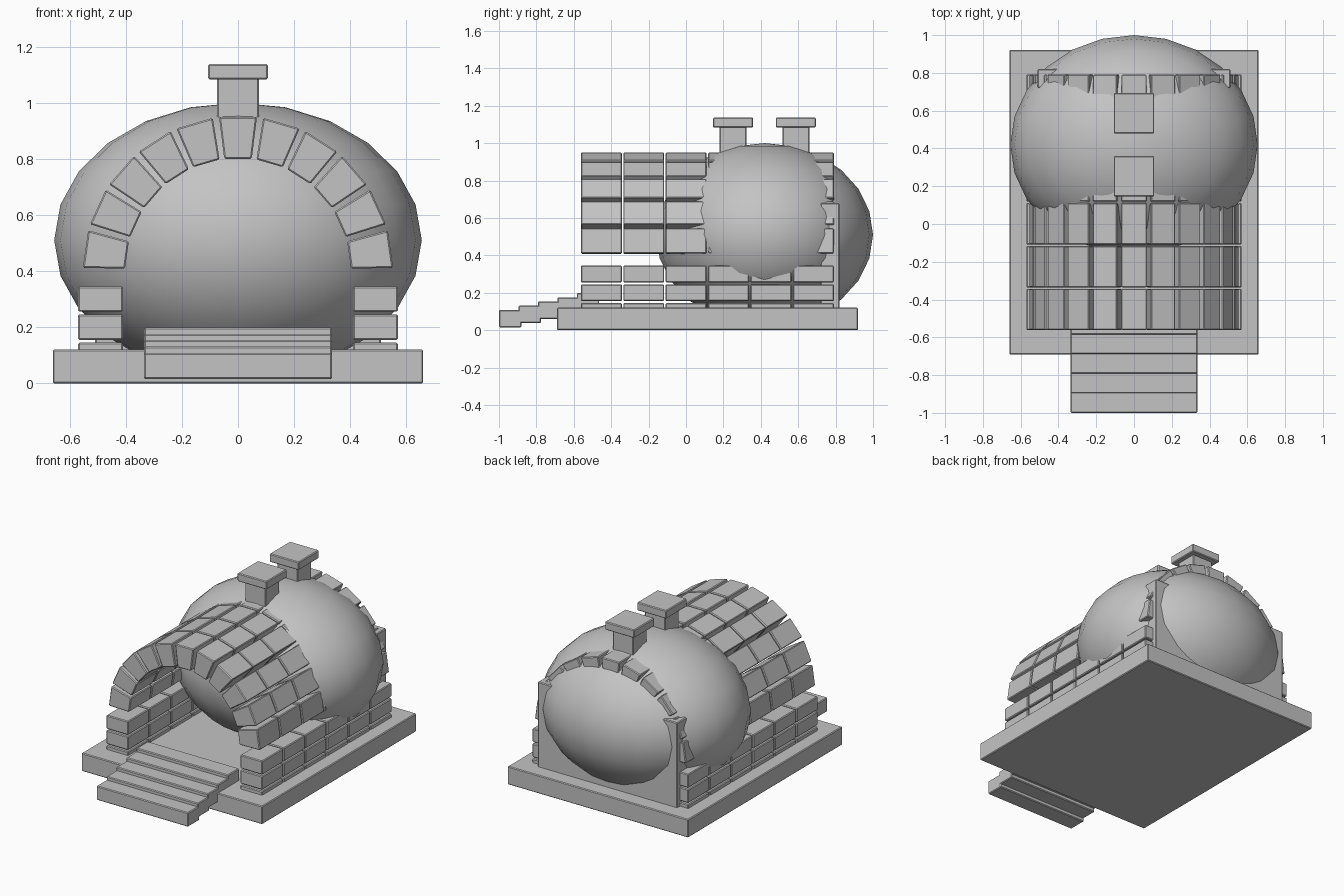
import bpy, bmesh
from math import sin, cos, pi, radians

cube = bpy.data.objects.get("Cube")
if cube:
    bpy.data.objects.remove(cube, do_unlink=True)

stone = bpy.data.materials.new("grey stone")
stone.use_nodes = True
GREY = (0.55, 0.55, 0.55, 1)
stone.diffuse_color = GREY
stone.node_tree.nodes["Principled BSDF"].inputs["Base Color"].default_value = GREY


def finish(name, bm, bevel=0.005):
    """Turn a bmesh into a named stone object with softened edges."""
    bmesh.ops.recalc_face_normals(bm, faces=bm.faces[:])
    mesh = bpy.data.meshes.new(name)
    bm.to_mesh(mesh)
    bm.free()
    mesh.materials.append(stone)
    obj = bpy.data.objects.new(name, mesh)
    bpy.context.collection.objects.link(obj)
    if bevel:
        mod = obj.modifiers.new("soft edges", "BEVEL")
        mod.width = bevel
        mod.segments = 1
    return obj


def prism(bm, outline, y0, y1):
    """Extrude an (x, z) outline along y."""
    front = bm.faces.new([bm.verts.new((x, y0, z)) for x, z in outline])
    new = bmesh.ops.extrude_face_region(bm, geom=[front])["geom"]
    for v in new:
        if isinstance(v, bmesh.types.BMVert):
            v.co.y = y1


def box(bm, x0, x1, y0, y1, z0, z1):
    prism(bm, [(x0, z0), (x1, z0), (x1, z1), (x0, z1)], y0, y1)


def box_object(name, *size):
    bm = bmesh.new()
    box(bm, *size)
    return finish(name, bm)


# Base slab and the low wall closing the back
box_object("base_slab", -0.66, 0.66, -0.69, 0.92, 0, 0.12)
box_object("back_wall", -0.51, 0.51, 0.72, 0.82, 0.1, 0.68)

# Front steps
bm = bmesh.new()
for i in range(5):
    y, z = -1 + 0.104 * i, 0.015 + 0.0225 * i
    box(bm, -0.335, 0.335, y, y + 0.12, z, z + 0.093)
finish("front_steps", bm)

# Rows of blocks running front to back
ROWS, START, PITCH, LENGTH = 6, -0.562, 0.2267, 0.219
spans = [(START + i * PITCH, START + i * PITCH + LENGTH) for i in range(ROWS)]

# Side walls in three courses
for name, side in (("left_wall", 1), ("right_wall", -1)):
    bm = bmesh.new()
    for y0, y1 in spans:
        for course in range(3):
            top = 0.145 + 0.1 * course
            box(bm, side * 0.41, side * 0.57, y0, y1, top - 0.09, top)
    finish(name, bm)

# Barrel vault of wedge blocks
INNER, OUTER, SPRING, WEDGES = 0.403, 0.553, 0.4, 11
half = radians(7)
bm = bmesh.new()
for y0, y1 in spans:
    for k in range(WEDGES):
        a = pi * (k + 0.5) / WEDGES
        corners = ((INNER, a - half), (OUTER, a - half),
                   (OUTER, a + half), (INNER, a + half))
        prism(bm, [(r * cos(t), SPRING + r * sin(t)) for r, t in corners], y0, y1)
finish("vault_blocks", bm)

# Rounded oven dome
bm = bmesh.new()
bmesh.ops.create_uvsphere(bm, u_segments=24, v_segments=12, radius=1)
for v in bm.verts:
    v.co = (v.co.x * 0.655, 0.42 + v.co.y * 0.58, 0.51 + v.co.z * 0.49)
for f in bm.faces:
    f.smooth = True
finish("oven_dome", bm, bevel=0)

# Two chimneys with caps
for name, y in (("front_chimney", 0.252), ("back_chimney", 0.587)):
    box_object(name + "_stem", -0.075, 0.075, y - 0.072, y + 0.072, 0.88, 1.09)
    box_object(name + "_cap", -0.107, 0.107, y - 0.107, y + 0.107, 1.083, 1.137)
